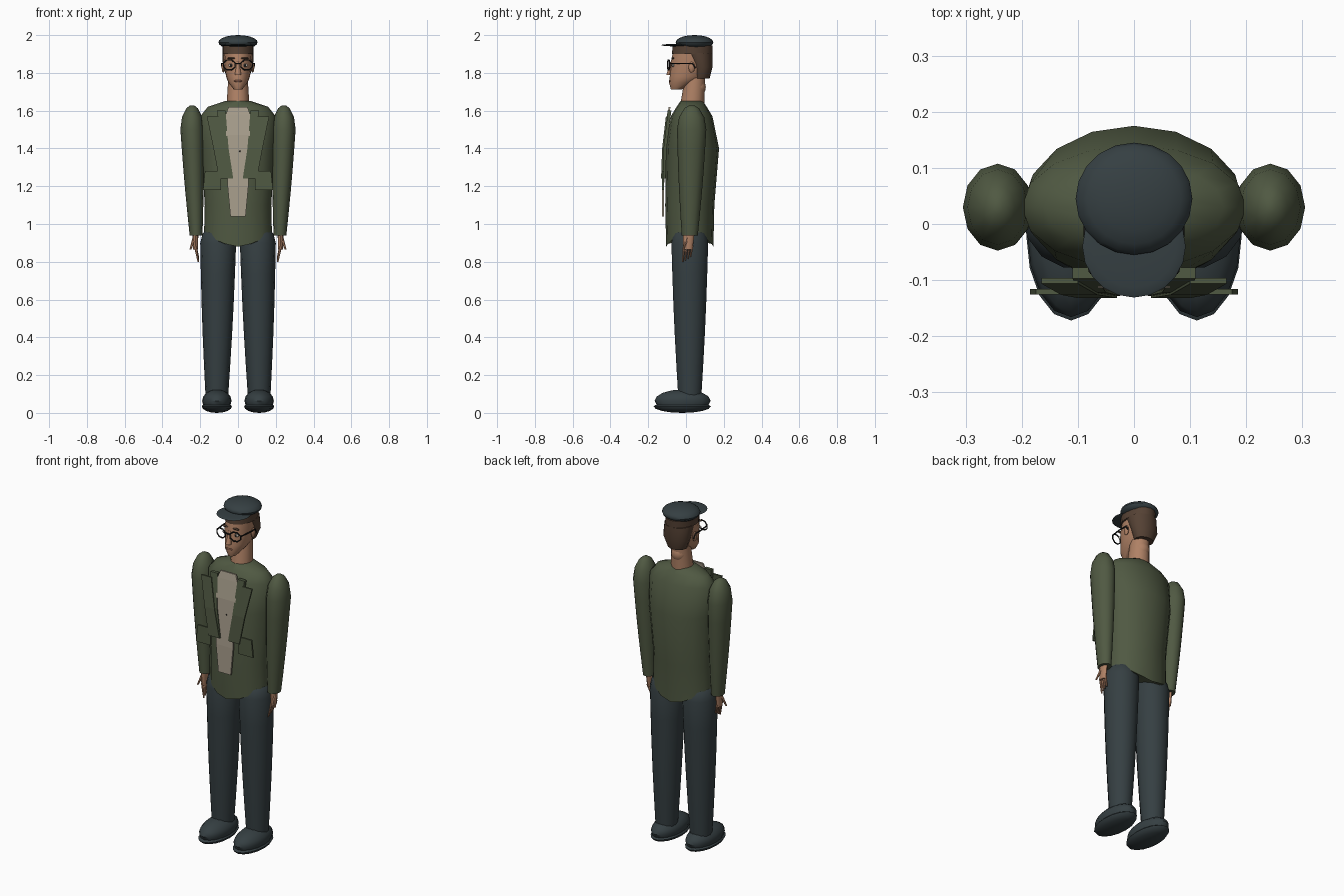
import bpy, bmesh, math
from mathutils import Vector

cube = bpy.data.objects.get("Cube")
if cube:
    bpy.data.objects.remove(cube, do_unlink=True)


def material(name, *rgb):
    mat = bpy.data.materials.new(name)
    mat.use_nodes = True
    mat.diffuse_color = (*rgb, 1)
    mat.node_tree.nodes["Principled BSDF"].inputs["Base Color"].default_value = (*rgb, 1)
    return mat


JACKET = material("olive green", .08, .1, .055)
TROUSER = material("dark slate", .036, .05, .055)
SKIN = material("skin", .43, .22, .13)
HAIR = material("brown hair", .09, .053, .034)
SHIRT = material("cream shirt", .4, .35, .27)
BLACK = material("black", .01, .01, .01)
LIP = material("lip", .25, .11, .07)
WHITE = material("eye white", .55, .5, .44)


def finish(bm, name, mat, smooth=True):
    bmesh.ops.recalc_face_normals(bm, faces=bm.faces)
    mesh = bpy.data.meshes.new(name)
    bm.to_mesh(mesh)
    bm.free()
    mesh.materials.append(mat)
    obj = bpy.data.objects.new(name, mesh)
    bpy.context.collection.objects.link(obj)
    if smooth:
        bpy.ops.object.select_all(action="DESELECT")
        obj.select_set(True)
        bpy.context.view_layer.objects.active = obj
        bpy.ops.object.shade_smooth_by_angle(angle=math.radians(45))


def loft(name, mat, rings, sides=16, dip=0):
    """Skin a stack of ellipses (centre, width, depth); dip lowers the first front and back."""
    bm = bmesh.new()
    loops = []
    for centre, width, depth in rings:
        loop = []
        for k in range(sides):
            angle = math.tau * k / sides
            drop = 0 if loops else dip * math.sin(angle) ** 4
            offset = Vector((width * math.cos(angle), depth * math.sin(angle), -drop))
            loop.append(bm.verts.new(Vector(centre) + offset))
        loops.append(loop)
    for low, high in zip(loops, loops[1:]):
        for k in range(sides):
            bm.faces.new((low[k - 1], low[k], high[k], high[k - 1]))
    bm.faces.new(loops[0])
    bm.faces.new(loops[-1])
    finish(bm, name, mat)


def limb(name, mat, start, end, radius, end_radius, depth=1, bulge=0, dome=0, sides=12):
    """Tapered upright tube, optionally swollen midway and domed on top."""
    start, end = Vector(start), Vector(end)
    rings = []
    steps = 5
    for i in range(steps + 1):
        t = i / steps
        r = radius + (end_radius - radius) * t + bulge * math.sin(math.pi * t)
        rings.append((start.lerp(end, t), r, r * depth))
    if dome:
        for degrees in (30, 60, 80):
            a = math.radians(degrees)
            r = end_radius * math.cos(a)
            rings.append((end + Vector((0, 0, dome * math.sin(a))), r, r * depth))
    loft(name, mat, rings, sides)


def ball(name, mat, centre, size, low=0, high=2, segments=16):
    """Ellipsoid cut flat below low and above high."""
    bm = bmesh.new()
    bmesh.ops.create_uvsphere(bm, u_segments=segments, v_segments=segments // 2, radius=1)
    for v in bm.verts:
        v.co = v.co * Vector(size) + Vector(centre)
        v.co.z = min(max(v.co.z, low), high)
    bmesh.ops.remove_doubles(bm, verts=bm.verts, dist=1e-5)
    finish(bm, name, mat)


def strip(name, mat, rows, side=1, lift=0, thick=.01):
    """Cloth panel on the chest from rows (z, inner x, outer x), curving back near the collar."""
    bm = bmesh.new()
    lines = []
    for z, *edges in rows:
        y = max(z - 1.25, 0) ** 2 / 4 - .126 - lift
        lines.append([bm.verts.new((side * x, y, z)) for x in edges])
    for a, b in zip(lines, lines[1:]):
        bm.faces.new((a[0], a[1], b[1], b[0]))
    extruded = bmesh.ops.extrude_face_region(bm, geom=bm.faces[:])["geom"]
    back = [v for v in extruded if isinstance(v, bmesh.types.BMVert)]
    bmesh.ops.translate(bm, vec=(0, thick, 0), verts=back)
    finish(bm, name, mat, smooth=False)


def wire(name, points, cyclic=False):
    curve = bpy.data.curves.new(name, "CURVE")
    curve.dimensions = "3D"
    curve.bevel_depth = .004
    curve.bevel_resolution = 1
    spline = curve.splines.new("POLY")
    spline.points.add(len(points) - 1)
    for point, co in zip(spline.points, points):
        point.co = (*co, 1)
    spline.use_cyclic_u = cyclic
    curve.materials.append(BLACK)
    bpy.context.collection.objects.link(bpy.data.objects.new(name, curve))


# Jacket body, hem to collar
loft("jacket_body", JACKET, [
    ((0, .02, .935), .18, .125),
    ((0, .02, 1.1), .176, .13),
    ((0, .035, 1.4), .195, .14),
    ((0, .03, 1.57), .2, .11),
    ((0, .03, 1.62), .16, .08),
    ((0, .03, 1.65), .07, .06)], dip=.055)

# Shirt front and its button
shirt_rows = [(1.04, .04), (1.2, .055), (1.47, .064), (1.58, .064), (1.62, .05)]
strip("shirt_front", SHIRT, [(z, -half, half) for z, half in shirt_rows])
ball("shirt_button", BLACK, (.01, -.122, 1.385), (.004, .004, .004), segments=8)

for side, tag in ((1, "left_"), (-1, "right_")):
    # Lapel, jacket edge and pocket flap
    strip(tag + "lapel", JACKET, [(1.24, .03, .1), (1.4, .065, .13), (1.57, .1, .165)], side, lift=.006)
    strip(tag + "jacket_edge", JACKET, [(1.24, .025, .06), (1.4, .05, .09), (1.6, .066, .11)], side,
          lift=.002, thick=.02)
    strip(tag + "pocket_flap", JACKET, [(1.18, .09, .185), (1.28, .09, .175)], side)

    # Sleeve
    limb(tag + "sleeve", JACKET, (side * .222, .02, .94), (side * .243, .03, 1.5), .034, .062,
         depth=1.25, bulge=.003, dome=.13)

    # Hand
    limb(tag + "palm", SKIN, (side * .225, .01, .865), (side * .225, .015, .96), .012, .016, depth=2)
    for i in range(4):
        y = .014 * i - .01
        limb(f"{tag}finger_{i + 1}", SKIN, (side * .21, y - .008, .8 + .008 * i), (side * .225, y, .88),
             .004, .008, sides=6)
    limb(tag + "thumb", SKIN, (side * .252, -.014, .865), (side * .232, .005, .925), .005, .01, sides=6)

    # Trouser leg
    limb(tag + "trouser_leg", TROUSER, (side * .112, .02, .09), (side * .105, .02, .9), .06, .095,
         depth=1.05, bulge=.004, dome=.1, sides=14)

    # Shoe
    ball(tag + "sole", TROUSER, (side * .112, -.02, .035), (.08, .152, .035), high=.042)
    ball(tag + "shoe", TROUSER, (side * .112, -.018, .064), (.078, .148, .06), low=.036)

    # Ear, eye and brow
    ball(tag + "ear", SKIN, (side * .078, .03, 1.83), (.009, .018, .03), segments=8)
    ball(tag + "eye", WHITE, (side * .037, -.068, 1.84), (.016, .006, .009), segments=10)
    ball(tag + "iris", BLACK, (side * .037, -.073, 1.84), (.006, .003, .007), segments=8)
    ball(tag + "brow", HAIR, (side * .036, -.07, 1.877), (.022, .008, .005), segments=8)

    # Spectacle rim and temple
    rim = []
    for k in range(8):
        angle = math.tau * (k + .5) / 8
        x = .046 + .033 * math.cos(angle)
        rim.append((side * x, 2 * x * x - .097, 1.842 + .028 * math.sin(angle)))
    wire(tag + "spectacle_rim", rim, cyclic=True)
    wire(tag + "spectacle_temple", [(side * x, y, z) for x, y, z in (
        (.077, -.085, 1.85), (.086, -.02, 1.85), (.086, .035, 1.85), (.084, .05, 1.825))])
wire("spectacle_bridge", [(-.016, -.096, 1.85), (.016, -.096, 1.85)])

# Neck with rounded nape
limb("neck", SKIN, (0, .03, 1.6), (0, .05, 1.8), .062, .05, depth=1.05)
ball("nape", SKIN, (0, .06, 1.725), (.045, .045, .05))

# Head from chin to crown
loft("head", SKIN, [
    ((0, -.05, 1.712), .022, .03),
    ((0, -.02, 1.75), .052, .07),
    ((0, .01, 1.78), .063, .096),
    ((0, .025, 1.85), .075, .107),
    ((0, .03, 1.95), .07, .09)])
limb("nose", SKIN, (0, -.088, 1.788), (0, -.076, 1.86), .017, .006, sides=8)
ball("mouth", LIP, (0, -.082, 1.757), (.023, .009, .007), segments=12)

# Hair at the back and in a band under the cap
loft("hair_back", HAIR, [
    ((0, .08, 1.77), .055, .045),
    ((0, .085, 1.83), .08, .055),
    ((0, .06, 1.905), .082, .08)])
limb("hair_band", HAIR, (0, .033, 1.9), (0, .035, 1.945), .082, .082, depth=1.3, sides=16)

# Flat cap and visor
ball("cap_crown", TROUSER, (0, .045, 1.962), (.104, .1, .038), segments=20)
ball("cap_visor", TROUSER, (0, -.04, 1.947), (.092, .091, .007), segments=20)
